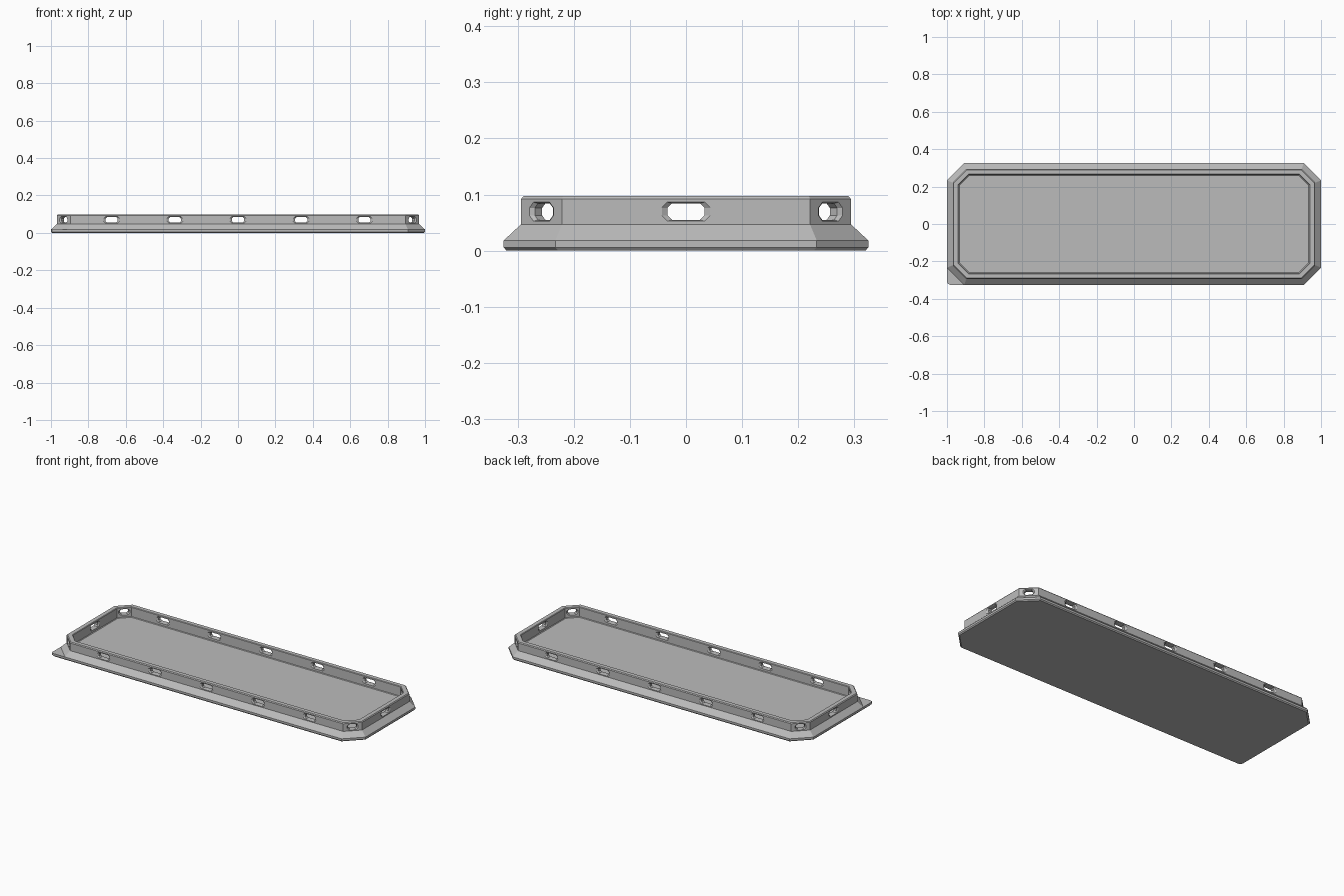
import bpy, bmesh
from mathutils import Vector

if "Cube" in bpy.data.objects:
    bpy.data.objects.remove(bpy.data.objects["Cube"])

grey = bpy.data.materials.new("light_grey")
grey.diffuse_color = (0.5, 0.5, 0.5, 1)
grey.use_nodes = True
grey.node_tree.nodes["Principled BSDF"].inputs["Base Color"].default_value = grey.diffuse_color


def octagon(x, y, c):
    """Chamfered rectangle, counter-clockwise from the front-left corner."""
    return [(-x + c, -y), (x - c, -y), (x, -y + c), (x, y - c),
            (x - c, y), (-x + c, y), (-x, y - c), (-x, -y + c)]


def add_loop(bm, pts, z):
    return [bm.verts.new((p[0], p[1], z)) for p in pts]


def bridge(bm, a, b):
    n = len(a)
    for i in range(n):
        j = (i + 1) % n
        bm.faces.new((a[i], a[j], b[j], b[i]))


def make_object(name, bm):
    bmesh.ops.recalc_face_normals(bm, faces=bm.faces)
    me = bpy.data.meshes.new(name)
    bm.to_mesh(me)
    bm.free()
    me.materials.append(grey)
    ob = bpy.data.objects.new(name, me)
    bpy.context.collection.objects.link(ob)
    return ob


# Tray: flat base with one square front-left corner, sloped skirt, wall and floor
bm = bmesh.new()


def base_outline(x, y):
    return octagon(x, y, 0.092) + [(-x, -y + 0.016), (-x + 0.005, -y + 0.005), (-x + 0.016, -y)]


bottom = add_loop(bm, base_outline(0.995, 0.32), 0)
low = add_loop(bm, base_outline(1.0, 0.325), 0.006)
edge = add_loop(bm, base_outline(1.0, 0.325), 0.018)
bm.faces.new(bottom[::-1])
bridge(bm, bottom, low)
bridge(bm, low, edge)
bm.faces.new([edge[7], edge[8], edge[9], edge[10], edge[0]])  # corner tab top

prev = edge[:8]
for x, y, c, z in [(0.969, 0.294, 0.073, 0.047),   # top of skirt
                   (0.969, 0.294, 0.073, 0.092),   # outer wall
                   (0.965, 0.290, 0.071, 0.097),   # rim bevel
                   (0.941, 0.266, 0.057, 0.097),   # rim
                   (0.938, 0.263, 0.055, 0.094),
                   (0.938, 0.263, 0.055, 0.040),   # inner wall
                   (0.934, 0.259, 0.053, 0.037)]:  # floor edge
    cur = add_loop(bm, octagon(x, y, c), z)
    bridge(bm, prev, cur)
    prev = cur
bm.faces.new(prev)
tray = make_object("tray", bm)

# Slot cutters: octagonal windows flared at both wall faces
bm = bmesh.new()
THICK = 0.0305


def slot(centre, normal, w_out, w_in):
    n = Vector(normal).normalized()
    t = Vector((0, 0, 1)).cross(n)
    prev = None
    for d, k in [(0.004, 1.7), (-0.006, 0), (-THICK + 0.006, 0), (-THICK - 0.004, 1.7)]:
        w = w_in + (w_out - w_in) * k
        h = 0.0145 + 0.0025 * k
        c = 0.008 + 0.002 * k
        cur = []
        for a, b in octagon(w, h, c):
            p = Vector(centre) + n * d + t * a
            cur.append(bm.verts.new((p.x, p.y, 0.0695 + b)))
        if prev:
            bridge(bm, prev, cur)
        else:
            bm.faces.new(cur[::-1])
        prev = cur
    bm.faces.new(prev)


for s in (-1, 1):
    for i in range(-2, 3):
        slot((i * 0.338, s * 0.294, 0), (0, s, 0), 0.043, 0.033)
    slot((s * 0.969, 0, 0), (s, 0, 0), 0.043, 0.033)
    for r in (-1, 1):
        slot((s * 0.9325, r * 0.2575, 0), (s, r, 0), 0.030, 0.023)
cutter = make_object("slot_cutter", bm)
cutter.hide_render = True

# Cut the slots through the wall
mod = tray.modifiers.new("slots", 'BOOLEAN')
mod.operation = 'DIFFERENCE'
mod.solver = 'EXACT'
mod.object = cutter
bpy.context.view_layer.objects.active = tray
tray.select_set(True)
bpy.ops.object.modifier_apply(modifier=mod.name)
bpy.data.objects.remove(cutter, do_unlink=True)
